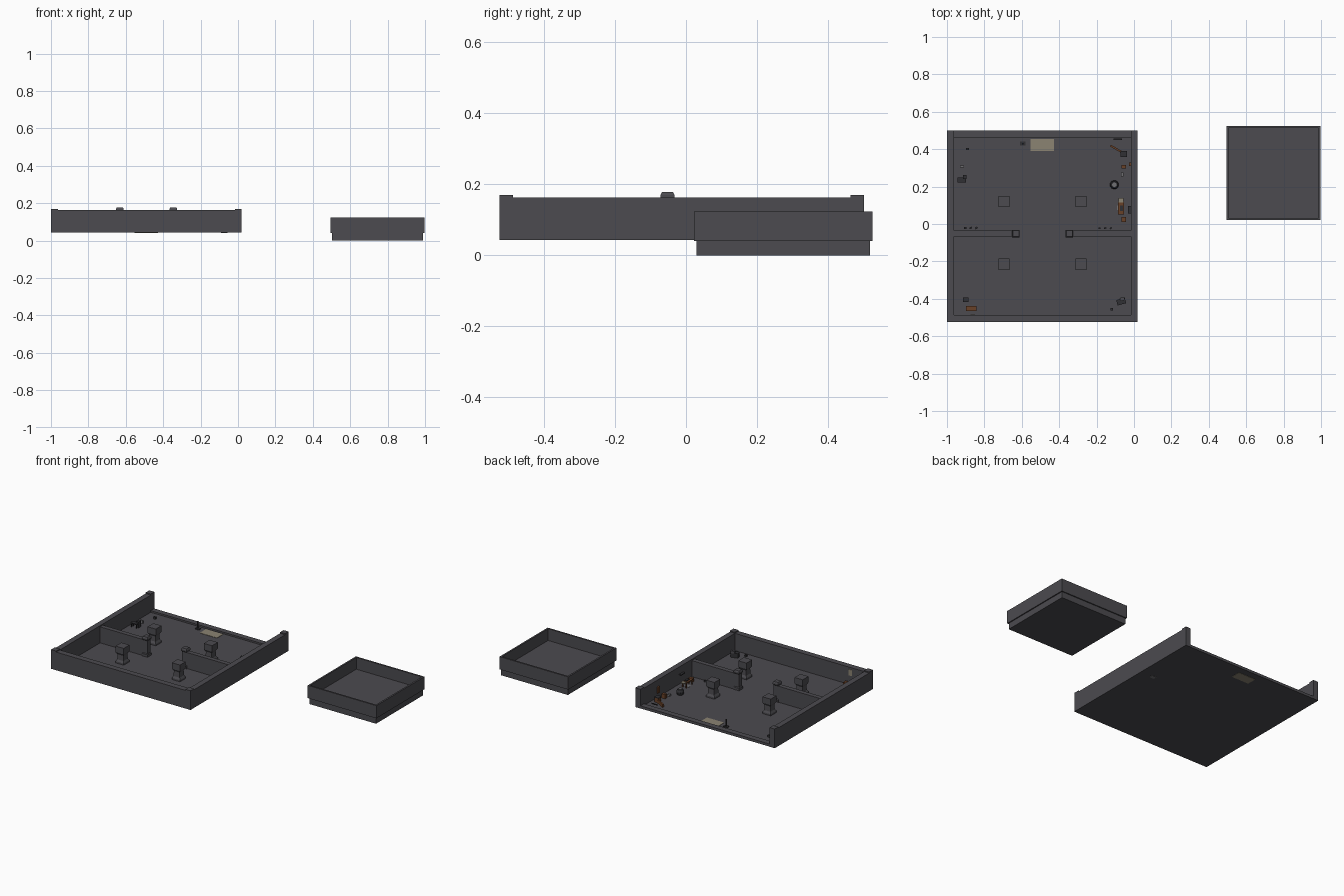
import bpy, bmesh, math
from mathutils import Matrix


def mat(name, c):
    m = bpy.data.materials.new(name)
    m.diffuse_color = (*c, 1)
    return m


STONE = mat("dark stone", (0.072, 0.070, 0.079))
WOOD = mat("brown wood", (0.14, 0.052, 0.02))
DARK = mat("dark iron", (0.03, 0.03, 0.034))
TAN = mat("tan cloth", (0.26, 0.23, 0.17))
GREY = mat("pale grey", (0.16, 0.16, 0.17))


def finish(name, bm, m):
    bmesh.ops.recalc_face_normals(bm, faces=bm.faces)
    me = bpy.data.meshes.new(name)
    bm.to_mesh(me)
    bm.free()
    me.materials.append(m)
    ob = bpy.data.objects.new(name, me)
    bpy.context.collection.objects.link(ob)
    return ob


def box(name, x0, x1, y0, y1, z0, z1, m=STONE, turn=0):
    bm = bmesh.new()
    c = Matrix.Translation(((x0 + x1) / 2, (y0 + y1) / 2, (z0 + z1) / 2))
    s = Matrix.Diagonal((x1 - x0, y1 - y0, z1 - z0, 1))
    bmesh.ops.create_cube(bm, size=1, matrix=c @ Matrix.Rotation(math.radians(turn), 4, 'Z') @ s)
    return finish(name, bm, m)


def stack(name, x, y, profile, m=STONE, sides=4):
    """Loft regular rings given as (radius or half width, height)."""
    bm = bmesh.new()
    rings = []
    for r, z in profile:
        k = r * math.sqrt(2) if sides == 4 else r
        rings.append([bm.verts.new((x + k * math.cos(2 * math.pi * (i + .5) / sides),
                                    y + k * math.sin(2 * math.pi * (i + .5) / sides), z))
                      for i in range(sides)])
    for a, b in zip(rings, rings[1:]):
        for i in range(sides):
            j = (i + 1) % sides
            bm.faces.new((a[i], a[j], b[j], b[i]))
    bm.faces.new(rings[0])
    bm.faces.new(rings[-1])
    return finish(name, bm, m)


# ---- large hall: floor, three walls, low back curb, corner posts
F = 0.049
box("hall_floor", -1, 0.02, -0.52, 0.5, 0.043, F)
box("left_wall", -1, -0.963, -0.487, 0.463, 0.043, 0.163)
box("right_wall", -0.017, 0.02, -0.487, 0.463, 0.043, 0.163)
box("front_wall", -0.963, -0.017, -0.525, -0.487, 0.043, 0.163)
box("back_curb", -0.963, -0.017, 0.463, 0.5, 0.043, 0.06)
for x in (-1, -0.017):
    for y in (-0.525, 0.463):
        box("corner_post", x, x + 0.037, y, y + 0.038, 0.043, 0.17)

# ---- partition with a central gap and capped end posts
for a, b, p in ((-0.98, -0.64, -0.632), (-0.34, 0.0, -0.346)):
    box("partition", a, b, -0.066, -0.036, F, 0.155)
    stack("partition_end_post", p, -0.052,
          [(0.02, F), (0.02, 0.065), (0.016, 0.07), (0.016, 0.155),
           (0.02, 0.16), (0.02, 0.17), (0.016, 0.178)])

# ---- four free standing pillars
for x in (-0.695, -0.283):
    for y in (0.12, -0.215):
        stack("pillar", x, y, [(0.03, F), (0.03, 0.06), (0.023, 0.072), (0.021, 0.105),
                               (0.03, 0.12), (0.03, 0.16)])

# ---- separate small room: inset base and thin upper walls
box("small_base", 0.502, 0.99, 0.029, 0.518, 0, 0.042)
X0, X1, Y0, Y1, T = 0.495, 0.997, 0.022, 0.525, 0.011
box("small_floor", X0 + T, X1 - T, Y0 + T, Y1 - T, 0.04, 0.046)
for x in (X0, X1 - T):
    box("small_side_wall", x, x + T, Y0, Y1, 0.04, 0.124)
for y in (Y0, Y1 - T):
    box("small_end_wall", X0 + T, X1 - T, y, y + T, 0.04, 0.124)

# ---- mat on the floor, showing on the underside too
box("floor_mat", -0.553, -0.427, 0.39, 0.455, 0.0415, 0.051, TAN)
box("lectern_foot", -0.61, -0.58, 0.42, 0.44, F, 0.055, DARK)
box("lectern_post", -0.60, -0.592, 0.426, 0.434, F, 0.1, DARK)


def table(name, x, y, w, d, h, m=WOOD):
    z = F + h
    box(name + "_top", x - w / 2, x + w / 2, y - d / 2, y + d / 2, z - 0.006, z, m)
    for sx in (-1, 1):
        for sy in (-1, 1):
            lx, ly = x + sx * (w / 2 - 0.004), y + sy * (d / 2 - 0.004)
            box(name + "_leg", lx - 0.003, lx + 0.003, ly - 0.003, ly + 0.003, F, z - 0.006, m)


# ---- furniture along the right wall
table("workbench", -0.07, 0.085, 0.032, 0.07, 0.035)
box("bench_cloth", -0.083, -0.057, 0.115, 0.14, F + 0.035, F + 0.04, TAN)
box("bench_tool", -0.075, -0.06, 0.07, 0.1, F + 0.035, F + 0.041, DARK)
box("bench_mark_below", -0.09, -0.055, 0.075, 0.1, 0.0415, 0.05, GREY)
table("stool", -0.055, 0.025, 0.026, 0.026, 0.025)
box("crate", -0.07, -0.04, 0.36, 0.387, F, F + 0.03, WOOD)
box("crate_lid", -0.072, -0.038, 0.358, 0.389, F + 0.03, F + 0.034, DARK)
box("small_crate", -0.068, -0.042, 0.297, 0.316, F, F + 0.028, WOOD)
box("plank", -0.13, -0.065, 0.398, 0.408, F, F + 0.02, WOOD, -30)
box("dark_bar", -0.11, -0.065, 0.45, 0.456, F + 0.02, F + 0.026, DARK)
box("wall_shelf", -0.032, -0.017, 0.055, 0.095, F + 0.06, F + 0.066, DARK)
box("wall_panel", -0.026, -0.017, 0.31, 0.33, F + 0.03, F + 0.07, WOOD)
box("paper", -0.07, -0.055, 0.255, 0.275, F, F + 0.012, GREY)
stack("barrel", -0.105, 0.21, [(0.018, F), (0.024, F + 0.015), (0.024, F + 0.022),
                               (0.018, F + 0.036)], DARK, 10)
stack("barrel_top", -0.105, 0.21, [(0.012, F + 0.035), (0.012, F + 0.039)], GREY, 10)

# ---- front right corner pile
box("pile_block", -0.092, -0.045, -0.43, -0.4, F, F + 0.03, DARK, 15)
box("pile_top", -0.075, -0.05, -0.41, -0.392, F + 0.03, F + 0.045, STONE, 15)
box("pile_scrap", -0.125, -0.112, -0.462, -0.45, F, F + 0.012, DARK)

# ---- front left corner: chest, bench and wall notice
box("chest", -0.915, -0.886, -0.417, -0.394, F, F + 0.025, DARK)
table("low_bench", -0.87, -0.452, 0.055, 0.028, 0.03)
box("wall_notice", -0.875, -0.85, -0.489, -0.483, 0.11, 0.15, TAN)

# ---- left wall items
table("cart", -0.92, 0.235, 0.045, 0.025, 0.03, DARK)
box("cart_box", -0.915, -0.895, 0.24, 0.262, F, F + 0.04, DARK)
box("left_plate", -0.93, -0.91, 0.302, 0.312, F, F + 0.02, GREY)
box("left_block", -0.897, -0.882, 0.396, 0.406, F, F + 0.015, DARK)
for i in range(3):
    x = -0.91 + 0.03 * i
    box("rubble", x, x + 0.014, -0.026, -0.016, F, F + 0.01, DARK, 20 * i)
    x = -0.19 + 0.03 * i
    box("rubble", x, x + 0.012, -0.026, -0.018, F, F + 0.01, DARK, 15 * i)
